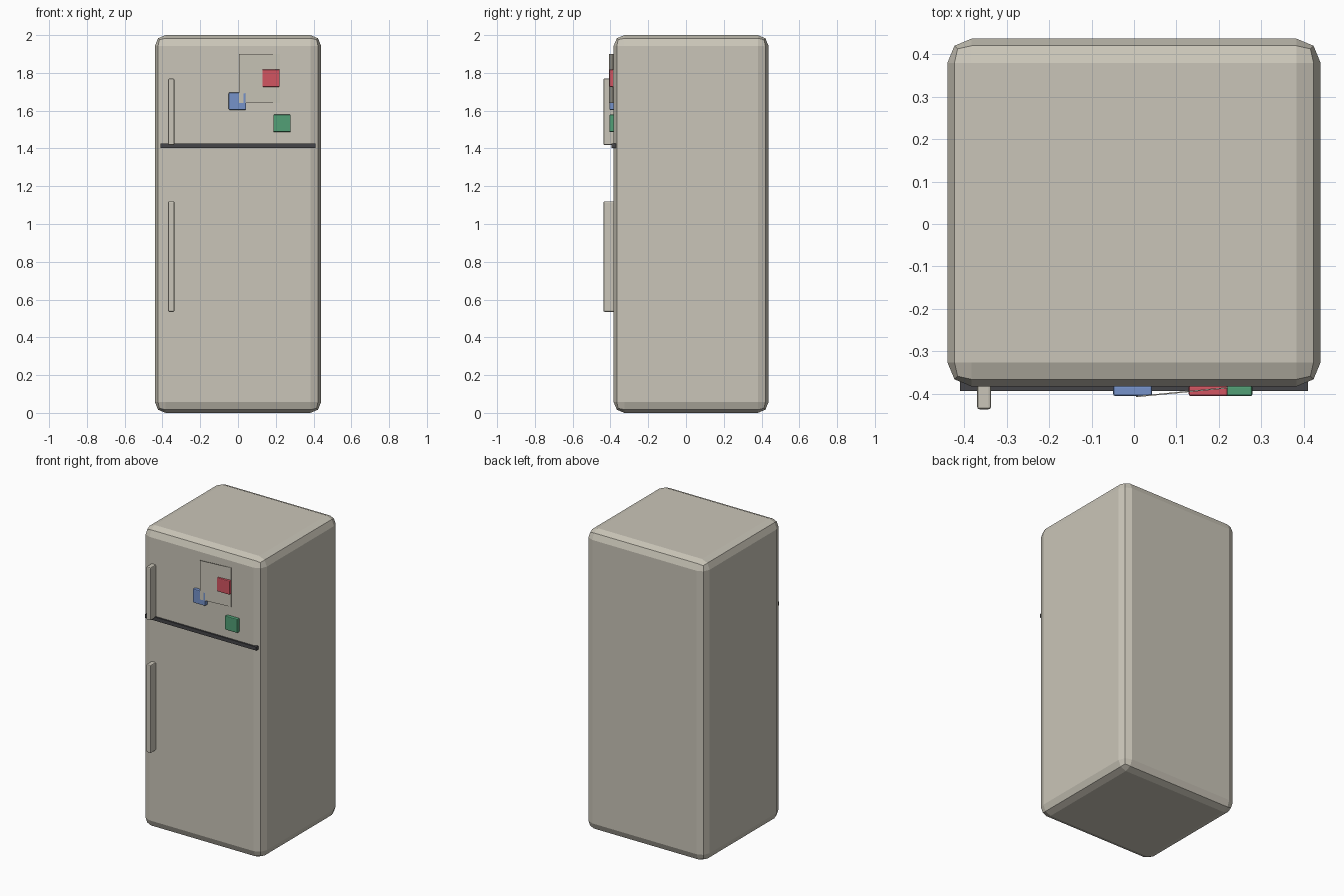
import bpy
import bmesh
import math
from mathutils import Matrix, Vector

if "Cube" in bpy.data.objects:
    bpy.data.objects.remove(bpy.data.objects["Cube"])


def material(name, rgb):
    m = bpy.data.materials.new(name)
    m.diffuse_color = (*rgb, 1)
    m.use_nodes = True
    m.node_tree.nodes["Principled BSDF"].inputs["Base Color"].default_value = m.diffuse_color
    return m


beige = material("beige enamel", (0.59, 0.56, 0.48))
dark = material("dark rubber", (0.06, 0.06, 0.065))
red = material("red", (0.65, 0.09, 0.12))
blue = material("blue", (0.18, 0.29, 0.59))
green = material("green", (0.085, 0.35, 0.18))


def box(name, x, y, z, mat, bevel=0.0, segments=2, turn=0.0):
    """Bevelled box spanning the given (min, max) ranges, turned about z."""
    size = [b - a for a, b in (x, y, z)]
    centre = Vector([(a + b) / 2 for a, b in (x, y, z)])
    bm = bmesh.new()
    bmesh.ops.create_cube(bm, size=1, matrix=Matrix.Diagonal((*size, 1)))
    if bevel:
        bmesh.ops.bevel(bm, geom=bm.edges[:], offset=bevel,
                        segments=segments, profile=0.5, affect='EDGES')
    mesh = bpy.data.meshes.new(name)
    bm.to_mesh(mesh)
    bm.free()
    mesh.materials.append(mat)
    ob = bpy.data.objects.new(name, mesh)
    ob.location = centre
    ob.rotation_euler.z = turn
    bpy.context.collection.objects.link(ob)
    return ob


# Cabinet with rounded edges
box("cabinet", (-0.44, 0.44), (-0.383, 0.437), (0, 2), beige, 0.057)

# Dark seam between the freezer and main doors
box("door_seam", (-0.41, 0.41), (-0.394, -0.37), (1.402, 1.426), dark)

# Door handles
for name, z in (("freezer_handle", (1.418, 1.77)), ("main_handle", (0.535, 1.12))):
    box(name, (-0.37, -0.337), (-0.437, -0.375), z, beige, 0.006)

# Square magnets
for name, x, z, mat in (("red_magnet", 0.175, 1.772, red),
                        ("blue_magnet", -0.003, 1.65, blue),
                        ("green_magnet", 0.233, 1.533, green)):
    box(name, (x - 0.046, x + 0.046), (-0.406, -0.38),
        (z - 0.046, z + 0.046), mat, 0.005)

# Paper note, slightly turned so one side lifts off the door
box("paper_note", (0.004, 0.222), (-0.398, -0.395), (1.64, 1.9), beige,
    turn=math.radians(5.5))
